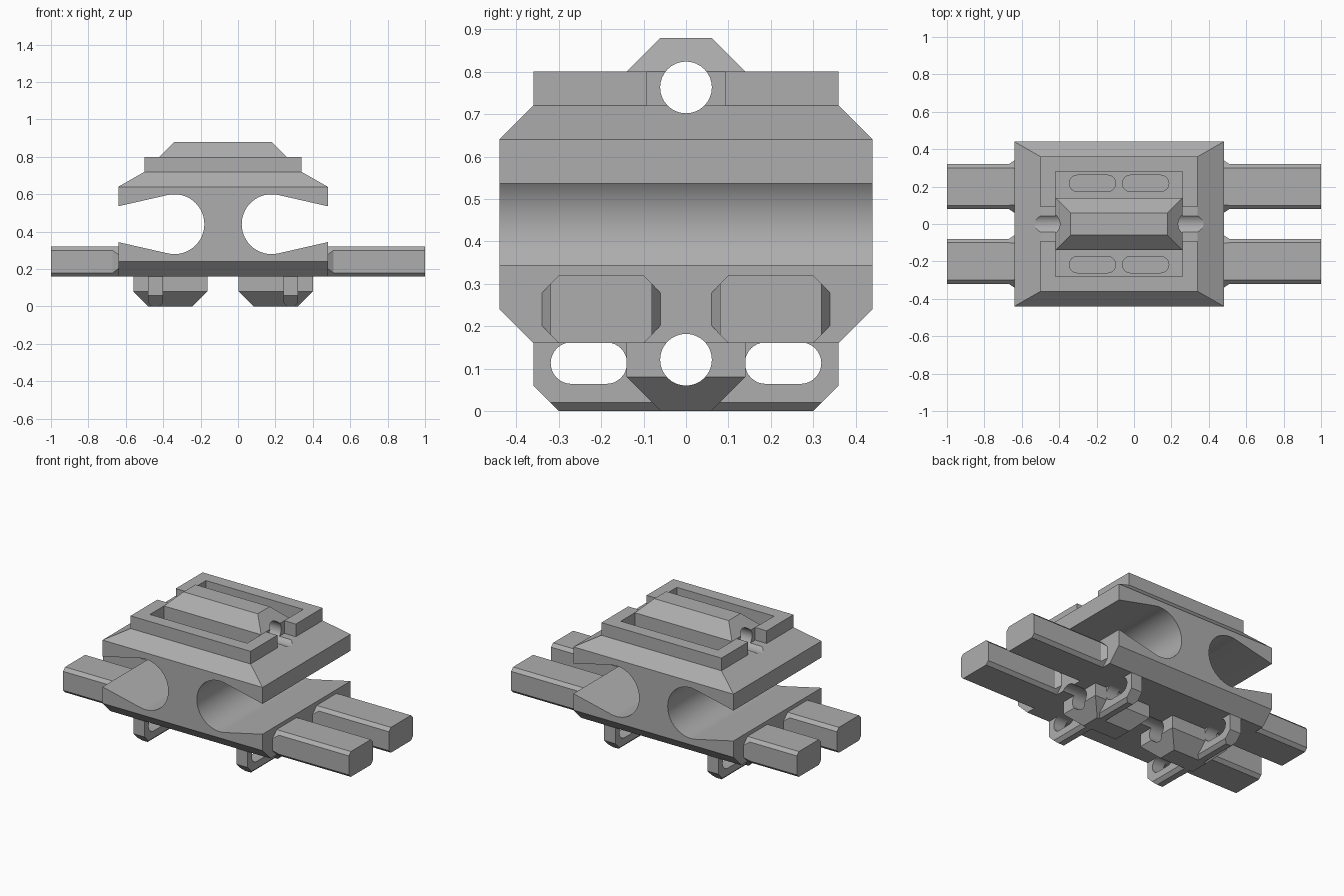
import bpy, bmesh, math

if "Cube" in bpy.data.objects:
    bpy.data.objects.remove(bpy.data.objects["Cube"], do_unlink=True)

GREY = 0.42
mat = bpy.data.materials.new("plain_grey")
mat.use_nodes = True
mat.diffuse_color = (GREY, GREY, GREY, 1)
mat.node_tree.nodes["Principled BSDF"].inputs["Base Color"].default_value = (GREY, GREY, GREY, 1)

CX = -0.08                      # centre of the main block
AXES = {"x": lambda a, b, d: (d, a, b),
        "y": lambda a, b, d: (a, d, b),
        "z": lambda a, b, d: (a, b, d)}


def loft(name, axis, sections):
    """Join matching outlines, given as (depth, points), into a closed solid."""
    bm = bmesh.new()
    rings = [[bm.verts.new(AXES[axis](a, b, d)) for a, b in pts] for d, pts in sections]
    n = len(rings[0])
    for low, high in zip(rings, rings[1:]):
        for i in range(n):
            j = (i + 1) % n
            bm.faces.new((low[i], low[j], high[j], high[i]))
    bm.faces.new(rings[0][::-1])
    bm.faces.new(rings[-1])
    bmesh.ops.recalc_face_normals(bm, faces=bm.faces[:])
    mesh = bpy.data.meshes.new(name)
    bm.to_mesh(mesh)
    bm.free()
    mesh.materials.append(mat)
    obj = bpy.data.objects.new(name, mesh)
    bpy.context.collection.objects.link(obj)
    return obj


def prism(name, axis, pts, start, end):
    return loft(name, axis, [(start, pts), (end, pts)])


def rect(x0, x1, hy):
    return [(x0, -hy), (x1, -hy), (x1, hy), (x0, hy)]


def obround(ca, cb, half, r, steps=16):
    """Rounded slot outline; half = 0 gives a circle."""
    pts = []
    for side in (1, -1):
        for k in range(steps + 1):
            t = math.pi * (k / steps - 0.5)
            pts.append((ca + side * (half + r * math.cos(t)), cb + side * r * math.sin(t)))
    return pts if half else pts[:steps] + pts[steps + 1:-1]


def cut(obj, cutters):
    for c in cutters:
        c.hide_render = True
        m = obj.modifiers.new("cut", "BOOLEAN")
        m.object = c
        m.solver = "EXACT"
    bpy.context.view_layer.update()
    graph = bpy.context.evaluated_depsgraph_get()
    mesh = bpy.data.meshes.new_from_object(obj.evaluated_get(graph))
    obj.modifiers.clear()
    obj.data = mesh


def smooth(obj):
    bpy.ops.object.select_all(action="DESELECT")
    obj.select_set(True)
    bpy.context.view_layer.objects.active = obj
    bpy.ops.object.shade_smooth_by_angle(angle=math.radians(20))


# Cutters: long bores, side channels, floor slots and rail slots
upper_bore = prism("upper_bore_cutter", "x", obround(0, 0.763, 0, 0.061), -0.9, 0.9)
lower_bore = prism("lower_bore_cutter", "x", obround(0, 0.121, 0, 0.061), -0.9, 0.9)

channels = []
tilt, radius, steps = math.radians(12.8), 0.16, 40
for s in (-1, 1):
    pts = []
    for k in range(steps + 1):
        t = math.pi / 2 - tilt + (math.pi + 2 * tilt) * k / steps
        pts.append((CX + s * (0.26 + radius * math.cos(t)), 0.44 + radius * math.sin(t)))
    mouth = radius / math.cos(tilt) - 0.4 * math.tan(tilt)
    pts += [(CX + s * 0.66, 0.44 - mouth), (CX + s * 0.66, 0.44 + mouth)]
    channels.append(prism("channel_cutter", "y", pts, -0.6, 0.6))

floor_slots = [prism("floor_slot_cutter", "z", obround(CX + sx * 0.142, sy * 0.217, 0.08, 0.044), 0.68, 0.75)
               for sx in (-1, 1) for sy in (-1, 1)]
rail_slots = [prism("rail_slot_cutter", "x", obround(s * 0.229, 0.113, 0.041, 0.049), -0.9, 0.9)
              for s in (-1, 1)]

# Main block with sloped edges and two open side channels
full = (CX - 0.56, CX + 0.56)
body = loft("main_block", "z", [
    (0.16, rect(*full, 0.36)), (0.24, rect(*full, 0.44)), (0.64, rect(*full, 0.44)),
    (0.72, rect(CX - 0.42, CX + 0.42, 0.36))])
cut(body, channels + floor_slots + [upper_bore, lower_bore])
smooth(body)

# Raised rim: two facing U shapes with a gap at each end
for s, label in ((-1, "front"), (1, "back")):
    corners = [(-0.42, 0.092), (-0.42, 0.36), (0.42, 0.36), (0.42, 0.092),
               (0.34, 0.092), (0.34, 0.28), (-0.34, 0.28), (-0.34, 0.092)]
    prism(label + "_rim", "z", [(CX + x, s * y) for x, y in corners], 0.72, 0.80)

# Ridge on top
base = rect(CX - 0.34, CX + 0.34, 0.14)
ridge = loft("top_ridge", "z", [(0.72, base), (0.80, base), (0.88, rect(CX - 0.26, CX + 0.26, 0.06))])
cut(ridge, [upper_bore])
smooth(ridge)

# Lower lugs and slotted rails
for s, label in ((-1, "right"), (1, "left")):
    c = CX + s * 0.282
    base = rect(c - 0.198, c + 0.198, 0.14)
    lug = loft(label + "_lug", "z", [(0.0, rect(c - 0.118, c + 0.118, 0.06)), (0.08, base), (0.16, base)])
    cut(lug, [lower_bore])
    smooth(lug)

    outer, inner, edge = CX + s * 0.40, CX + s * 0.322, s * 0.02
    side = [(-0.36, 0.16), (-0.36, 0.06), (-0.30, 0.0), (0.30, 0.0), (0.36, 0.06), (0.36, 0.16)]
    trim = [(-0.36, 0.16), (-0.36, 0.06), (-0.32, 0.02), (0.32, 0.02), (0.36, 0.06), (0.36, 0.16)]
    rail = loft(label + "_rail", "x", [(inner, trim), (inner + edge, side), (outer - edge, side), (outer, trim)])
    cut(rail, rail_slots + [lower_bore])
    smooth(rail)


# Four bars with flared collars where they meet the block
def octagon(cy, hy, chamfer):
    quarter = [(hy, 0.08 - chamfer), (hy - chamfer, 0.08)]
    half = quarter + [(-y, z) for y, z in quarter[::-1]]
    return [(cy + y, 0.24 + z) for y, z in half + [(-y, -z) for y, z in half]]


for s, label in ((-1, "right"), (1, "left")):
    for cy, end in ((-0.2, "front"), (0.2, "back")):
        face = CX + s * 0.56
        loft(f"{end}_{label}_bar", "x", [
            (face, octagon(cy, 0.14, 0.042)), (face + s * 0.03, octagon(cy, 0.12, 0.02)),
            (s * 1.0, octagon(cy, 0.12, 0.02))])

# The cutters have done their work
for obj in [o for o in bpy.data.objects if "_cutter" in o.name]:
    bpy.data.objects.remove(obj, do_unlink=True)
